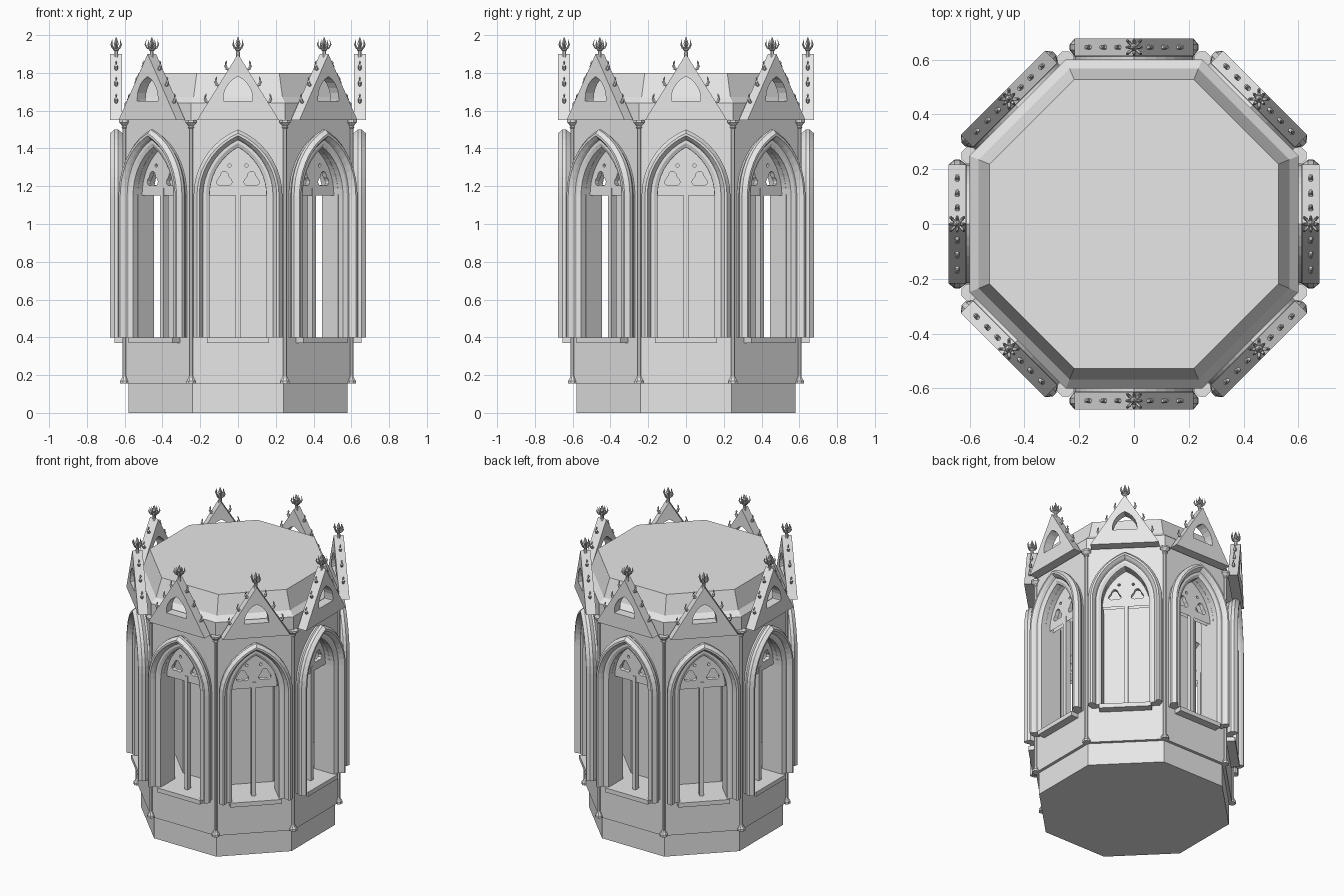
import bpy, bmesh, math
from mathutils import Vector, Matrix

cube = bpy.data.objects.get("Cube")
if cube:
    bpy.data.objects.remove(cube, do_unlink=True)

stone = bpy.data.materials.new("pale_stone")
stone.use_nodes = True
stone.diffuse_color = (0.8, 0.8, 0.8, 1)
stone.node_tree.nodes["Principled BSDF"].inputs["Base Color"].default_value = (0.8, 0.8, 0.8, 1)

TAN = math.tan(math.pi / 8)
WALL, INNER, CORE = 0.60, 0.48, 0.38       # apothems
SILL, SPRING, EAVE = 0.40, 1.15, 1.55      # heights
GABLE_HALF, GABLE_TOP, GABLE_MID = 0.217, 1.90, 0.645


def finish(bm, name):
    bmesh.ops.recalc_face_normals(bm, faces=bm.faces)
    for f in bm.faces:
        f.smooth = False
    mesh = bpy.data.meshes.new(name)
    bm.to_mesh(mesh)
    bm.free()
    mesh.materials.append(stone)
    return mesh


def place(name, mesh, count=8):
    """Put copies of a mesh around the eight sides."""
    for k in range(count):
        ob = bpy.data.objects.new(name if count == 1 else f"{name}_{k + 1}", mesh)
        ob.rotation_euler.z = k * math.pi / 4
        bpy.context.collection.objects.link(ob)


def loft(bm, rings):
    """Skin and cap a list of equally long closed rings of points."""
    rows = [[bm.verts.new(p) for p in r] for r in rings]
    n = len(rows[0])
    for a, b in zip(rows, rows[1:]):
        for i in range(n):
            j = (i + 1) % n
            bm.faces.new((a[i], a[j], b[j], b[i]))
    bm.faces.new(rows[0])
    bm.faces.new(rows[-1])


def lathe(bm, profile, origin=(0, 0, 0)):
    """Eight-sided turned solid; the radius is the apothem."""
    angles = [math.pi / 8 + i * math.pi / 4 for i in range(8)]
    k = 1 / math.cos(math.pi / 8)
    o = Vector(origin)
    loft(bm, [[o + Vector((r * k * math.cos(a), r * k * math.sin(a), z)) for a in angles]
              for r, z in profile])


def octagon(name, profile):
    bm = bmesh.new()
    lathe(bm, profile)
    place(name, finish(bm, name), 1)


def pointed(w, c, base, spring, n=9):
    """Pointed arch outline from the left foot to the right foot."""
    top = math.acos(c / (c + w))
    right = [(w, base)]
    for i in range(n + 1):
        a = top * i / n
        right.append(((c + w) * math.cos(a) - c, spring + (c + w) * math.sin(a)))
    return [(-x, z) for x, z in right[:-1]] + [(0, right[-1][1])] + right[-2::-1]


def window_arch(w, base=SILL):
    return pointed(w, 0.143, base, SPRING)


def plate(name, loops, d0, d1):
    """Flat plate with holes, lying between two depths of a side."""
    cu = bpy.data.curves.new(name, "CURVE")
    cu.dimensions, cu.fill_mode, cu.extrude = "2D", "BOTH", (d1 - d0) / 2
    for pts in loops:
        sp = cu.splines.new("POLY")
        sp.points.add(len(pts) - 1)
        for p, (x, z) in zip(sp.points, pts):
            p.co = (x, z, 0, 1)
        sp.use_cyclic_u = True
    tmp = bpy.data.objects.new(name, cu)
    mesh = bpy.data.meshes.new_from_object(tmp)
    bpy.data.objects.remove(tmp)
    mesh.transform(Matrix.Translation((0, -(d0 + d1) / 2, 0)) @ Matrix.Rotation(math.pi / 2, 4, "X"))
    bm = bmesh.new()
    bm.from_mesh(mesh)
    bmesh.ops.remove_doubles(bm, verts=bm.verts, dist=1e-5)
    place(name, finish(bm, name))


def box(name, half, d0, d1, z0, z1):
    plate(name, [[(-half, z0), (half, z0), (half, z1), (-half, z1)]], d0, d1)


def spike(bm, path, radii):
    """Small tapering leaf following a path."""
    path = [Vector(p) for p in path]
    rings = []
    for i, (p, r) in enumerate(zip(path, radii)):
        t = path[min(i + 1, len(path) - 1)] - path[max(i - 1, 0)]
        q = t.to_track_quat("Z", "Y")
        rings.append([p + q @ Vector((r * math.cos(a), r * math.sin(a), 0))
                      for a in (k * math.pi / 3 for k in range(6))])
    loft(bm, rings)


def foil(x, z, r, cusp, turn):
    """Three-lobed outline for a tracery opening."""
    pts = []
    for k in range(24):
        a = k * math.pi / 12
        d = r + cusp * math.cos(3 * (a - turn))
        pts.append((x + d * math.cos(a), z + d * math.sin(a)))
    return pts


# Solid masses: plinth, lower wall, inner core and the stepped roof block
octagon("plinth", [(0.58, 0), (0.58, 0.16)])
octagon("lower_wall", [(WALL, 0.155), (WALL, SILL)])
octagon("inner_core", [(CORE, SILL), (CORE, EAVE)])
octagon("roof_block", [(WALL, EAVE), (WALL, 1.64), (0.567, 1.673), (0.527, 1.80)])

# Wall panels with an arched opening, mitred at the corners
bm = bmesh.new()
loft(bm, [[(x, -d, z) for x, z in window_arch(0.15) +
           [(d * TAN, SILL), (d * TAN, EAVE), (-d * TAN, EAVE), (-d * TAN, SILL)]]
          for d in (WALL, INNER)])
place("wall_panel", finish(bm, "wall_panel"))

# Projecting moulded frame swept round each opening
profile = [(0.218, 0.595), (0.218, 0.612), (0.235, 0.635), (0.235, 0.655), (0.217, 0.677),
           (0.205, 0.677), (0.192, 0.66), (0.185, 0.645), (0.17, 0.645), (0.151, 0.635), (0.151, 0.595)]
bm = bmesh.new()
arches = [window_arch(w) for w, d in profile]
loft(bm, [[(a[i][0], -d, a[i][1]) for a, (w, d) in zip(arches, profile)]
          for i in range(len(arches[0]))])
place("window_frame", finish(bm, "window_frame"))

# Sill, mullion and tracery pierced by two low foils and two small eyelets
box("window_sill", 0.165, 0.59, 0.655, 0.37, SILL)
box("mullion", 0.013, 0.535, 0.572, SILL, 1.19)
holes = []
for s in (-1, 1):
    holes.append(foil(s * 0.072, 1.235, 0.036, 0.008, math.pi / 2))
    holes.append(foil(s * 0.045, 1.31, 0.009, 0, 0))
plate("tracery", [window_arch(0.15, 1.18)] + holes, 0.54, 0.568)

# Gables with a pointed opening
plate("gable", [[(-GABLE_HALF, EAVE), (GABLE_HALF, EAVE), (0, GABLE_TOP)],
                pointed(0.078, 0.05, 1.65, 1.663, 5)], 0.613, 0.677)

# Crockets climbing both gable slopes
bm = bmesh.new()
for side in (-1, 1):
    for z in (1.645, 1.735, 1.82):
        x = GABLE_HALF * (GABLE_TOP - z) / (GABLE_TOP - EAVE)
        steps = [(-0.004, -0.003), (0.01, 0.002), (0.016, 0.016), (0.014, 0.034), (0.009, 0.045)]
        spike(bm, [(side * (x + dx), -GABLE_MID, z + dz) for dx, dz in steps],
              [0.007, 0.009, 0.009, 0.006, 0.001])
place("crockets", finish(bm, "crockets"))

# Finial: stem, collar, centre bud and a ring of curling leaves
bm = bmesh.new()
lathe(bm, [(0.012, 1.88), (0.009, 1.915), (0.016, 1.922), (0.016, 1.93), (0.008, 1.937),
           (0.013, 1.955), (0.008, 1.97), (0.001, 1.99)], (0, -GABLE_MID, 0))
for k in range(8):
    a = k * math.pi / 4
    size = 0.75 if k % 2 == 0 else 1.0
    spike(bm, [(r * size * math.cos(a), -GABLE_MID + r * size * math.sin(a), z)
               for r, z in ((0.006, 1.925), (0.025, 1.933), (0.035, 1.95), (0.029, 1.977))],
          [0.005, 0.006, 0.005, 0.001])
place("finial", finish(bm, "finial"))

# Slender corner shafts with base and capital
bm = bmesh.new()
lathe(bm, [(0.024, 0.155), (0.024, 0.17), (0.018, 0.178), (0.011, 0.195), (0.011, 1.505),
           (0.016, 1.51), (0.013, 1.52), (0.03, 1.538), (0.03, EAVE)],
      (WALL * TAN, -WALL, 0))
place("corner_shaft", finish(bm, "corner_shaft"))
